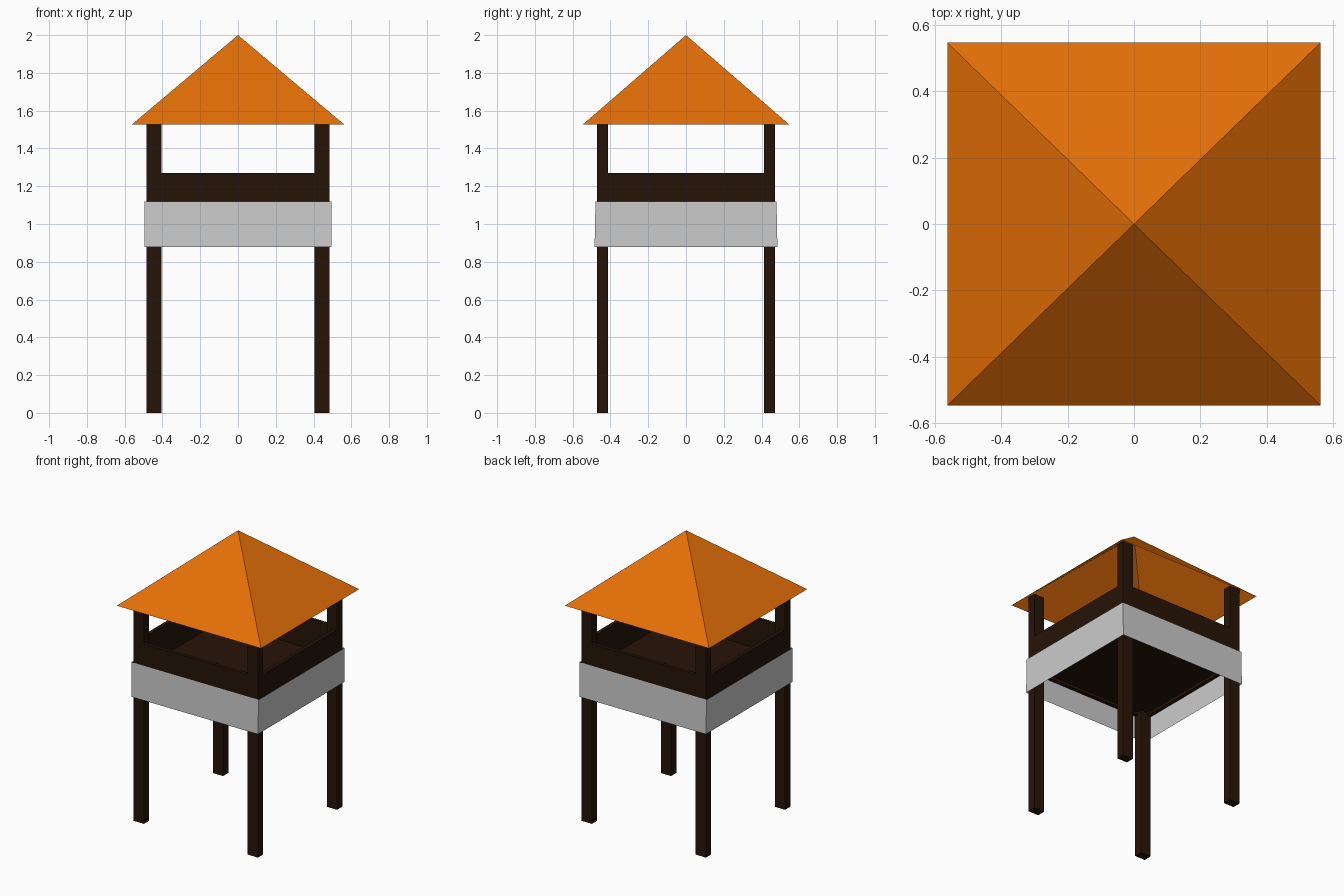
import bpy, bmesh

if "Cube" in bpy.data.objects:
    bpy.data.objects.remove(bpy.data.objects["Cube"])


def material(name, rgb):
    m = bpy.data.materials.new(name)
    m.diffuse_color = (*rgb, 1)
    m.use_nodes = True
    m.node_tree.nodes["Principled BSDF"].inputs["Base Color"].default_value = m.diffuse_color
    return m


WOOD = material("dark_wood", (0.019, 0.007, 0.002))
ORANGE = material("orange_roof", (0.78, 0.16, 0.002))


def add_object(name, bm, mat=None):
    me = bpy.data.meshes.new(name)
    bmesh.ops.recalc_face_normals(bm, faces=bm.faces[:])
    bm.to_mesh(me)
    bm.free()
    ob = bpy.data.objects.new(name, me)
    bpy.context.collection.objects.link(ob)
    if mat:
        me.materials.append(mat)
    return ob


def box(name, x0, x1, y0, y1, z0, z1, mat):
    bm = bmesh.new()
    bmesh.ops.create_cube(bm, size=1)
    bmesh.ops.scale(bm, vec=(x1 - x0, y1 - y0, z1 - z0), verts=bm.verts)
    bmesh.ops.translate(bm, vec=((x0 + x1) / 2, (y0 + y1) / 2, (z0 + z1) / 2), verts=bm.verts)
    return add_object(name, bm, mat)


def ring(bm, hx, hy, z):
    return [bm.verts.new((sx * hx, sy * hy, z))
            for sx, sy in ((-1, -1), (1, -1), (1, 1), (-1, 1))]


XO, XI, YO, YI = 0.485, 0.405, 0.471, 0.412   # outer and inner post limits

# Four corner posts
for sx, xn in ((-1, "left"), (1, "right")):
    for sy, yn in ((-1, "front"), (1, "back")):
        xs, ys = sorted((sx * XI, sx * XO)), sorted((sy * YI, sy * YO))
        box(f"{yn}_{xn}_post", *xs, *ys, 0, 1.58, WOOD)

# Railing boards between the posts, flush with their outer faces
T, Z0, Z1 = 0.025, 1.03, 1.27
for s, yn, xn in ((-1, "front", "left"), (1, "back", "right")):
    ys = sorted((s * YO, s * (YO - T)))
    box(f"{yn}_railing", -XI, XI, *ys, Z0, Z1, WOOD)
    xs = sorted((s * XO, s * (XO - T)))
    box(f"{xn}_railing", *xs, -YI, YI, Z0, Z1, WOOD)

# Thin platform floor, set just above the lower edge of the boards
box("floor", -XO + T, XO - T, -YO + T, YO - T, 1.05, 1.06, WOOD)

# Open grey band wrapped around the platform
bm = bmesh.new()
lo, hi = ring(bm, 0.494, 0.484, 0.878), ring(bm, 0.496, 0.479, 1.12)
for i in range(4):
    j = (i + 1) % 4
    bm.faces.new((lo[i], lo[j], hi[j], hi[i]))
add_object("platform_band", bm)

# Hollow pyramid roof, open underneath
bm = bmesh.new()
eave = ring(bm, 0.563, 0.547, 1.526)
apex = bm.verts.new((0, 0, 2))
for i in range(4):
    bm.faces.new((eave[i], eave[(i + 1) % 4], apex))
add_object("roof", bm, ORANGE)
